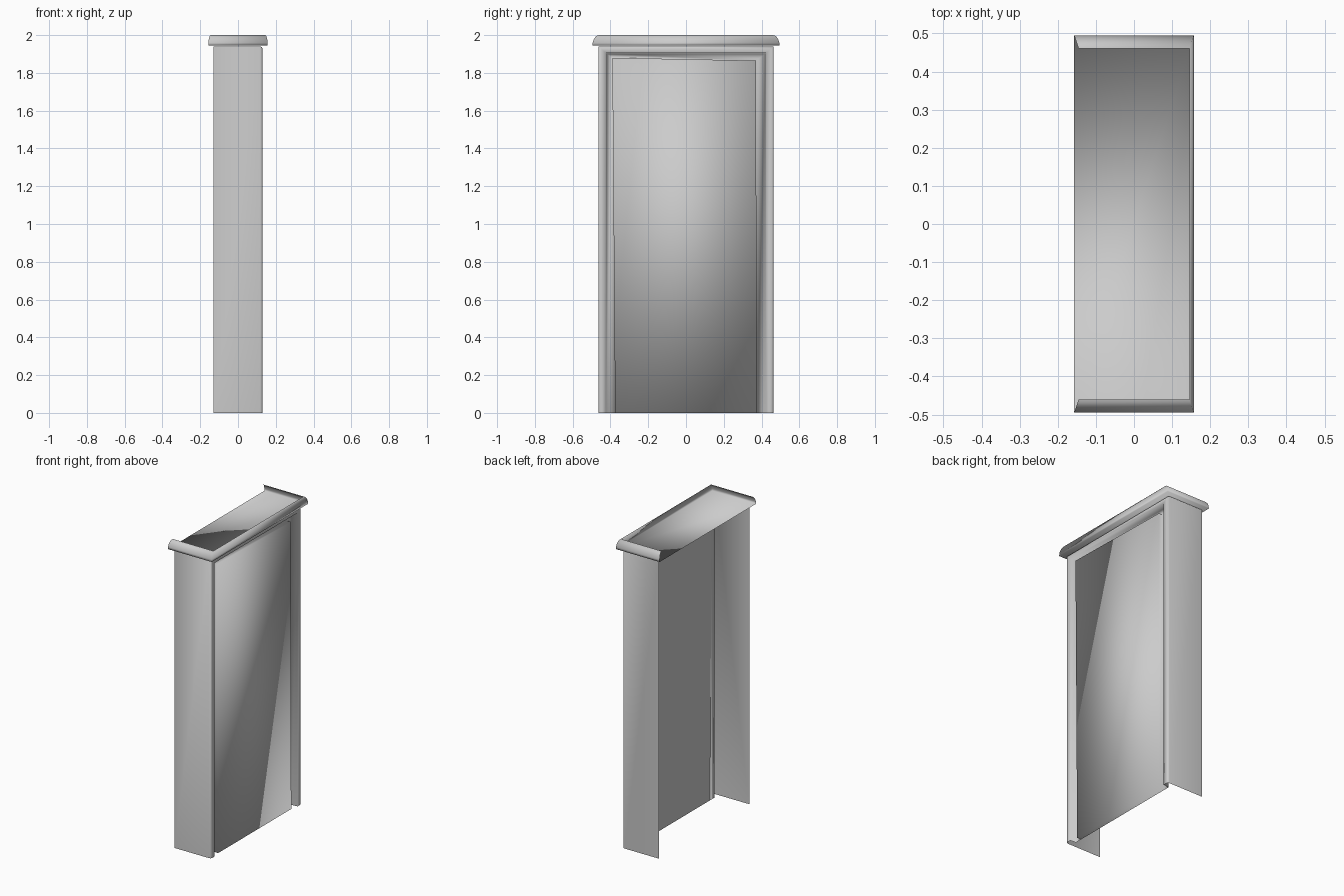
import bpy, bmesh, math

old = bpy.data.objects.get("Cube")
if old:
    bpy.data.objects.remove(old)

grey = bpy.data.materials.new("plain grey")
grey.use_nodes = True
COLOUR = (0.6, 0.6, 0.6, 1)
grey.diffuse_color = COLOUR
grey.node_tree.nodes["Principled BSDF"].inputs["Base Color"].default_value = COLOUR


def finish(name, bm):
    bmesh.ops.recalc_face_normals(bm, faces=bm.faces)
    mesh = bpy.data.meshes.new(name)
    bm.to_mesh(mesh)
    bm.free()
    mesh.materials.append(grey)
    mesh.shade_smooth()
    obj = bpy.data.objects.new(name, mesh)
    bpy.context.collection.objects.link(obj)
    return obj


def add_loop(bm, points):
    return [bm.verts.new(p) for p in points]


def bridge(bm, a, b, spans=(0, 1, 2)):
    for i in spans:
        bm.faces.new((a[i], a[i + 1], b[i + 1], b[i]))


def arch(x, w, top):
    return [(x, -w, 0), (x, -w, top), (x, w, top), (x, w, 0)]


# Cabinet body: side walls, rounded frame edge, groove and raised panel
bm = bmesh.new()
wall = add_loop(bm, arch(-0.13, 0.463, 1.94))
steps = [(0.118, 0.463, 1.94), (0.127, 0.459, 1.936), (0.13, 0.45, 1.928),
         (0.13, 0.425, 1.905), (0.09, 0.422, 1.902)]
last = wall
for step in steps:
    ring = add_loop(bm, arch(*step))
    bridge(bm, last, ring, (0, 2) if last is wall else (0, 1, 2))
    last = ring

# Slightly uneven raised panel
outline = [(-0.375, 0), (-0.39, 1.88), (0.37, 1.865), (0.375, 0)]
base = add_loop(bm, [(0.09, y, z) for y, z in outline])
face = add_loop(bm, [(0.12, y, z) for y, z in outline])
bridge(bm, last, base)
bridge(bm, base, face)
bm.faces.new(face)
bm.faces.new((base[0], face[0], face[3], base[3]))
finish("cabinet_body", bm)

# Back sheet of the raised panel
bm = bmesh.new()
bm.faces.new(add_loop(bm, [(0.09, y, z) for y, z in outline]))
finish("panel_back", bm)

# Cap: thin floor with a rounded lip on three sides
bm = bmesh.new()
last = None
for i in range(7):
    a = math.radians(15 * i)
    x, y = 0.145 + 0.012 * math.cos(a), 0.46 + 0.035 * math.cos(a)
    z = 1.945 + 0.055 * math.sin(a)
    ring = add_loop(bm, [(-x, -y, z), (x, -y, z), (x, y, z), (-x, y, z)])
    if last:
        bridge(bm, last, ring)
    else:
        bm.faces.new(ring)
    last = ring
finish("top_cap", bm)
